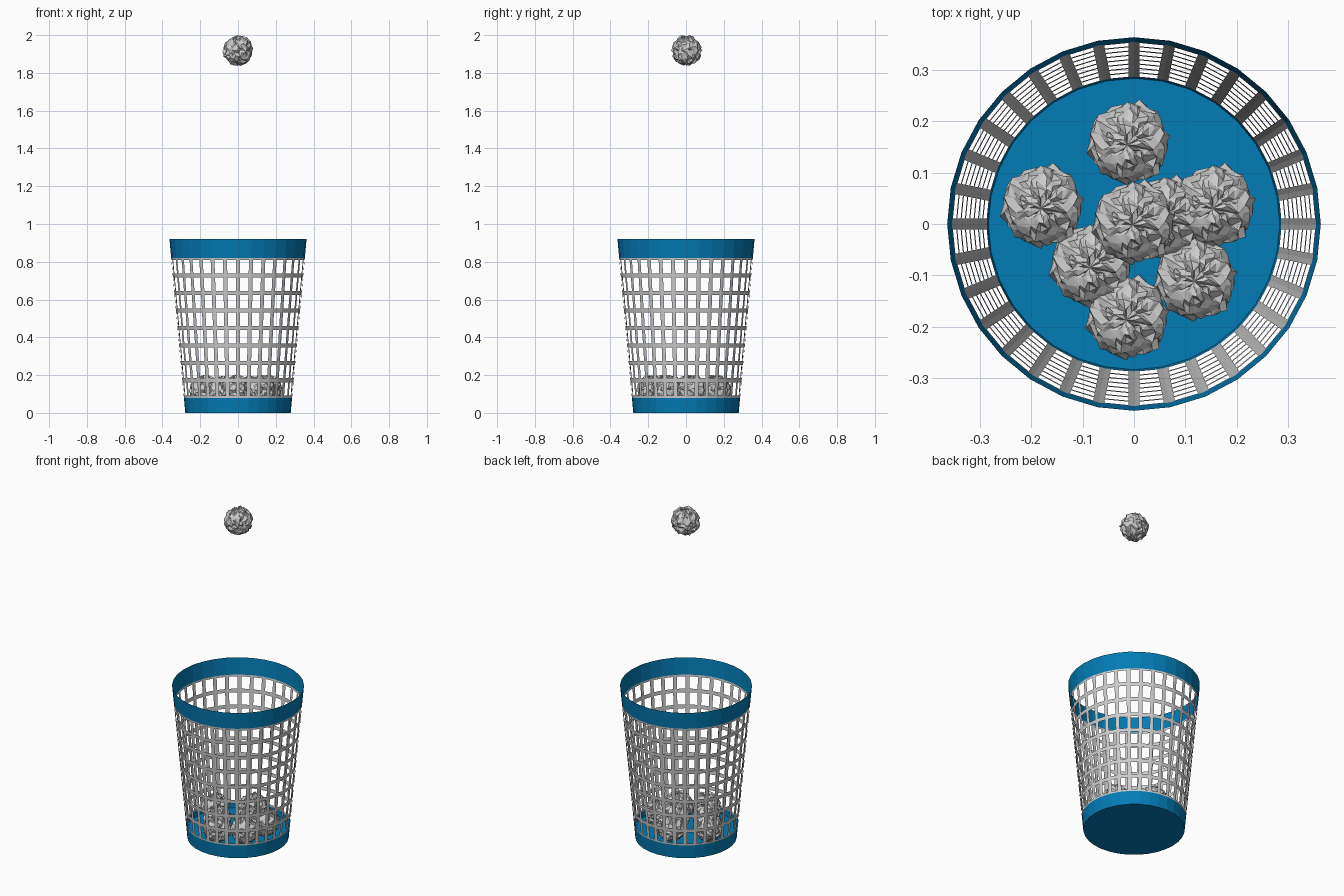
import bpy, bmesh, math, random
from mathutils import Vector

if "Cube" in bpy.data.objects:
    bpy.data.objects.remove(bpy.data.objects["Cube"])

random.seed(4)
SIDES = 32
R_BOTTOM, R_TOP, HEIGHT = 0.279, 0.363, 0.92
BAND_LOW, FLOOR, BAND_HIGH = 0.08, 0.045, 0.82
BAR = 0.011  # half the width of a lattice bar

blue = bpy.data.materials.new("blue_plastic")
blue.diffuse_color = (0.001, 0.2, 0.46, 1)
blue.use_nodes = True
blue.node_tree.nodes["Principled BSDF"].inputs["Base Color"].default_value = blue.diffuse_color


def finish(bm, name, mat=None):
    me = bpy.data.meshes.new(name)
    bm.to_mesh(me)
    bm.free()
    if mat:
        me.materials.append(mat)
    return add(name, me)


def add(name, me, loc=(0, 0, 0)):
    ob = bpy.data.objects.new(name, me)
    ob.location = loc
    bpy.context.collection.objects.link(ob)
    return ob


def point(i, z):
    r = R_BOTTOM + (R_TOP - R_BOTTOM) * z / HEIGHT
    a = i * math.tau / SIDES
    return Vector((r * math.cos(a), r * math.sin(a), z))


def wall(levels):
    """Thin tapered wall with a ring of vertices at each height."""
    bm = bmesh.new()
    rings = [[bm.verts.new(point(i, z)) for i in range(SIDES)] for z in levels]
    for a, b in zip(rings, rings[1:]):
        for i in range(SIDES):
            j = (i + 1) % SIDES
            bm.faces.new((a[i], a[j], b[j], b[i]))
    return bm, rings


# Solid base with a raised floor inside
bm, rings = wall([0, FLOOR, BAND_LOW])
bm.faces.new(rings[0][::-1])
bm.faces.new(rings[1])
finish(bm, "basket_base", blue)

# Solid top rim
bm, _ = wall([BAND_HIGH, HEIGHT])
finish(bm, "basket_rim", blue)

# Lattice: every panel is a frame of four strips round an opening
bm = bmesh.new()
step = (BAND_HIGH - BAND_LOW) / 8
for row in range(8):
    z0 = BAND_LOW + row * step
    z1 = z0 + step
    for i in range(SIDES):
        outer = [point(i, z0), point(i + 1, z0), point(i + 1, z1), point(i, z1)]
        inner = []
        for k, z in enumerate((z0 + BAR, z0 + BAR, z1 - BAR, z1 - BAR)):
            a, b = point(i, z), point(i + 1, z)
            side = (b - a).normalized() * BAR
            inner.append(b - side if k in (1, 2) else a + side)
        vo = [bm.verts.new(p) for p in outer]
        vi = [bm.verts.new(p) for p in inner]
        for k in range(4):
            n = (k + 1) % 4
            bm.faces.new((vo[k], vo[n], vi[n], vi[k]))
bmesh.ops.remove_doubles(bm, verts=bm.verts[:], dist=0.0005)
finish(bm, "basket_lattice")

# Crumpled paper ball, one mesh shared by all copies
bm = bmesh.new()
bmesh.ops.create_uvsphere(bm, u_segments=32, v_segments=16, radius=0.076)
for v in bm.verts:
    jitter = Vector([random.uniform(-1, 1) for _ in range(3)])
    v.co = v.co * random.uniform(0.94, 1.06) + jitter * 0.006
bmesh.ops.triangulate(bm, faces=bm.faces[:])
top = max(v.co.z for v in bm.verts)
ball = finish(bm, "falling_paper_ball")
ball.location = (0, 0.003, 2 - top)

# Paper balls lying in the basket
spots = [(-0.178, 0.035, 0.12), (-0.01, 0.158, 0.12), (0.156, 0.035, 0.12),
         (-0.083, -0.08, 0.115), (0.12, -0.107, 0.12), (-0.012, -0.182, 0.12),
         (0.062, 0.012, 0.115)]
for i, spot in enumerate(spots):
    add(f"paper_ball_{i + 1}", ball.data, spot)
